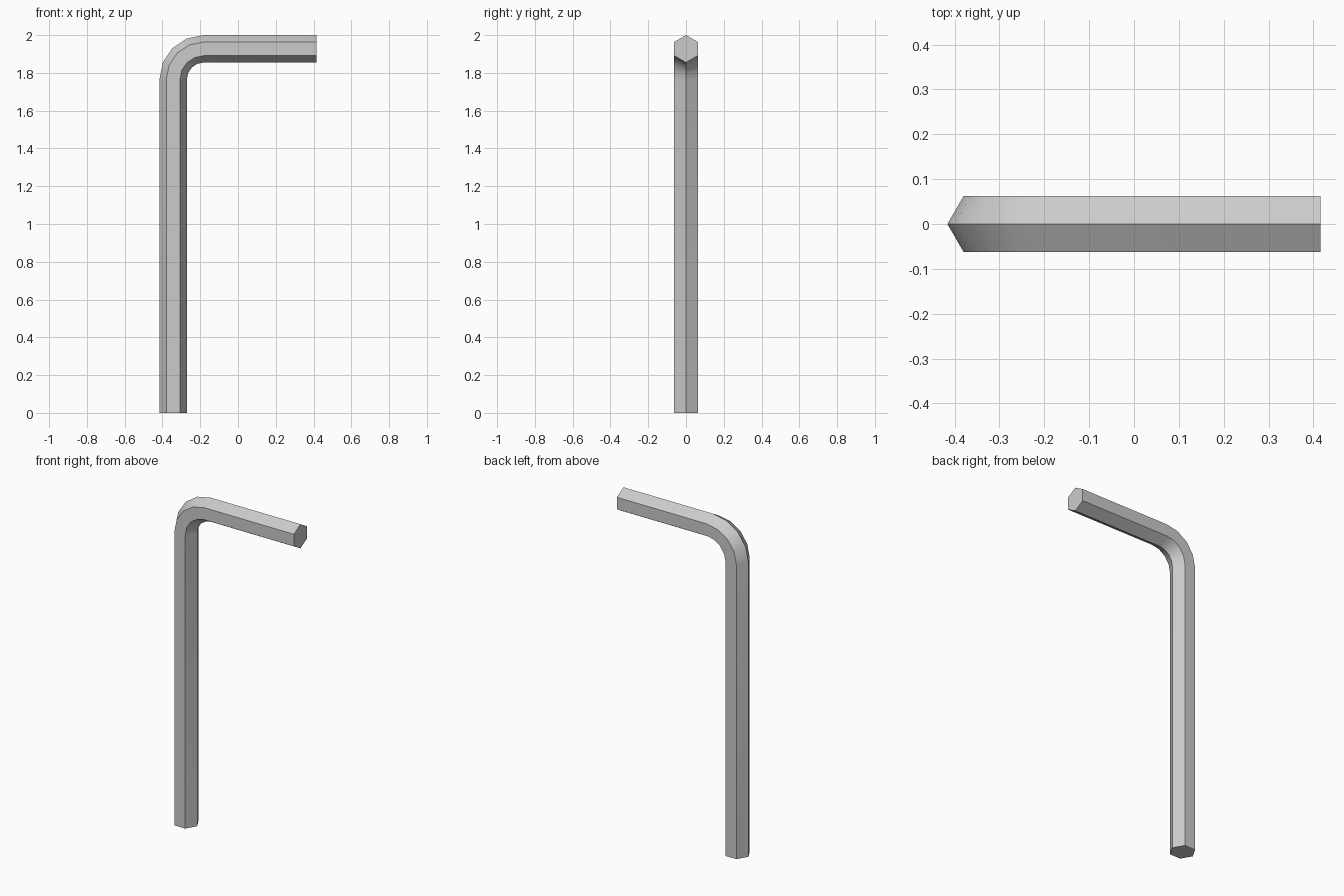
import bpy, bmesh, math

if "Cube" in bpy.data.objects:
    bpy.data.objects.remove(bpy.data.objects["Cube"])

R = 0.0725             # hexagon corner radius
HALF = 0.416           # half of the overall width
HEIGHT = 2.0
BEND = 0.163           # centreline bend radius
STEPS = 4              # segments in the bend
cx = -HALF + R + BEND  # bend centre
cz = HEIGHT - R - BEND

# Centreline stations: (x, z, angle), angle 0 = upright shaft, 90 deg = short arm
stations = [(cx - BEND, 0.0, 0.0)]
for i in range(STEPS + 1):
    a = math.pi / 2 * i / STEPS
    stations.append((cx - BEND * math.cos(a), cz + BEND * math.sin(a), a))
stations.append((HALF, HEIGHT - R, math.pi / 2))

# Sweep a hexagon, corners pointing into and out of the bend
bm = bmesh.new()
rings = []
for x, z, a in stations:
    ring = []
    for k in range(6):
        t = math.radians(60 * k)
        u, y = R * math.cos(t), R * math.sin(t)
        ring.append(bm.verts.new((x - u * math.cos(a), y, z + u * math.sin(a))))
    rings.append(ring)
for r0, r1 in zip(rings, rings[1:]):
    for k in range(6):
        n = (k + 1) % 6
        bm.faces.new((r0[k], r0[n], r1[n], r1[k]))

# Flat end caps
bm.faces.new(rings[0])
bm.faces.new(rings[-1])
bmesh.ops.recalc_face_normals(bm, faces=bm.faces[:])

mesh = bpy.data.meshes.new("hex_key")
bm.to_mesh(mesh)
bm.free()
key = bpy.data.objects.new("hex_key", mesh)
bpy.context.collection.objects.link(key)

# Smooth around the bend, sharp hexagon edges
bpy.context.view_layer.objects.active = key
key.select_set(True)
bpy.ops.object.shade_smooth_by_angle(angle=math.radians(30))
